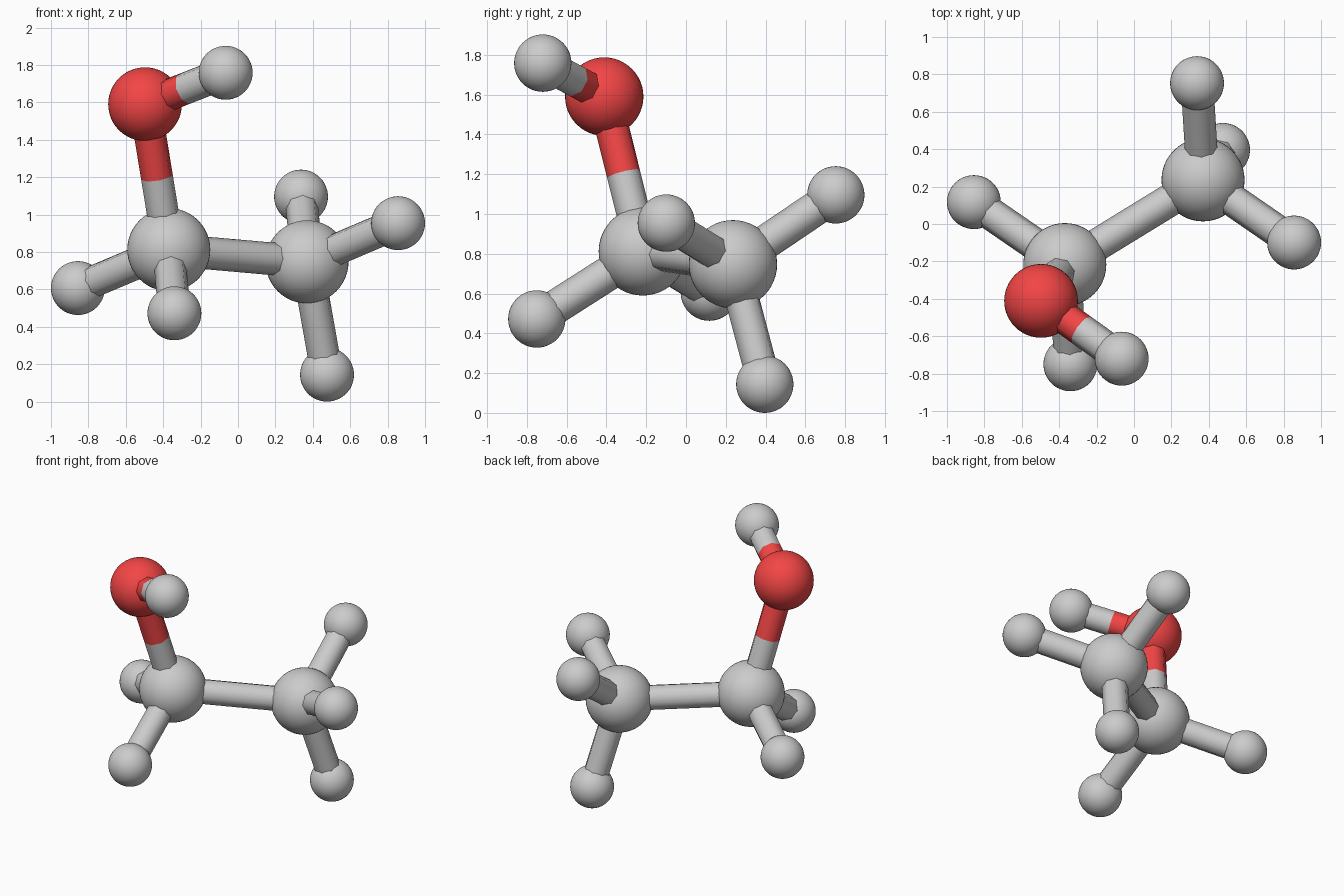
import bpy
from mathutils import Vector

if "Cube" in bpy.data.objects:
    bpy.data.objects.remove(bpy.data.objects["Cube"])

BOND_RADIUS = 0.087
BOND_SIDES = 8
RADIUS = {"carbon": 0.222, "oxygen": 0.197, "hydrogen": 0.144}

red = bpy.data.materials.new("oxygen_red")
red.diffuse_color = (0.9, 0.06, 0.06, 1)
red.use_nodes = True
red.node_tree.nodes["Principled BSDF"].inputs["Base Color"].default_value = red.diffuse_color

# atom name -> (kind, centre)
ATOMS = {
    "carbon_left": ("carbon", (-0.37, -0.217, 0.812)),
    "carbon_right": ("carbon", (0.369, 0.236, 0.747)),
    "oxygen": ("oxygen", (-0.497, -0.411, 1.59)),
    "hydrogen_top": ("hydrogen", (-0.066, -0.72, 1.758)),
    "hydrogen_left": ("hydrogen", (-0.856, 0.117, 0.607)),
    "hydrogen_front": ("hydrogen", (-0.34, -0.75, 0.472)),
    "hydrogen_back": ("hydrogen", (0.337, 0.753, 1.096)),
    "hydrogen_right": ("hydrogen", (0.856, -0.099, 0.954)),
    "hydrogen_bottom": ("hydrogen", (0.476, 0.396, 0.144)),
}

BONDS = [
    ("carbon_left", "carbon_right"),
    ("carbon_left", "oxygen"),
    ("oxygen", "hydrogen_top"),
    ("carbon_left", "hydrogen_left"),
    ("carbon_left", "hydrogen_front"),
    ("carbon_right", "hydrogen_back"),
    ("carbon_right", "hydrogen_right"),
    ("carbon_right", "hydrogen_bottom"),
]


def finish(name, kind):
    ob = bpy.context.object
    ob.name = name
    if kind == "oxygen":
        ob.data.materials.append(red)
    return ob


def half_bond(name, kind, start, end):
    axis = end - start
    bpy.ops.mesh.primitive_cylinder_add(
        vertices=BOND_SIDES, radius=BOND_RADIUS, depth=axis.length,
        location=(start + end) / 2,
        rotation=axis.to_track_quat('Z', 'Y').to_euler())
    finish(name, kind)
    bpy.ops.object.shade_smooth_by_angle(angle=0.9)


# atoms
for name, (kind, centre) in ATOMS.items():
    bpy.ops.mesh.primitive_uv_sphere_add(
        segments=48, ring_count=24, radius=RADIUS[kind], location=centre)
    finish(name, kind)
    bpy.ops.object.shade_smooth()

# bonds, each split at its midpoint and coloured by the nearer atom
for a, b in BONDS:
    pa, pb = Vector(ATOMS[a][1]), Vector(ATOMS[b][1])
    mid = (pa + pb) / 2
    half_bond(f"bond_{a}_to_{b}", ATOMS[a][0], pa, mid)
    half_bond(f"bond_{b}_to_{a}", ATOMS[b][0], pb, mid)
